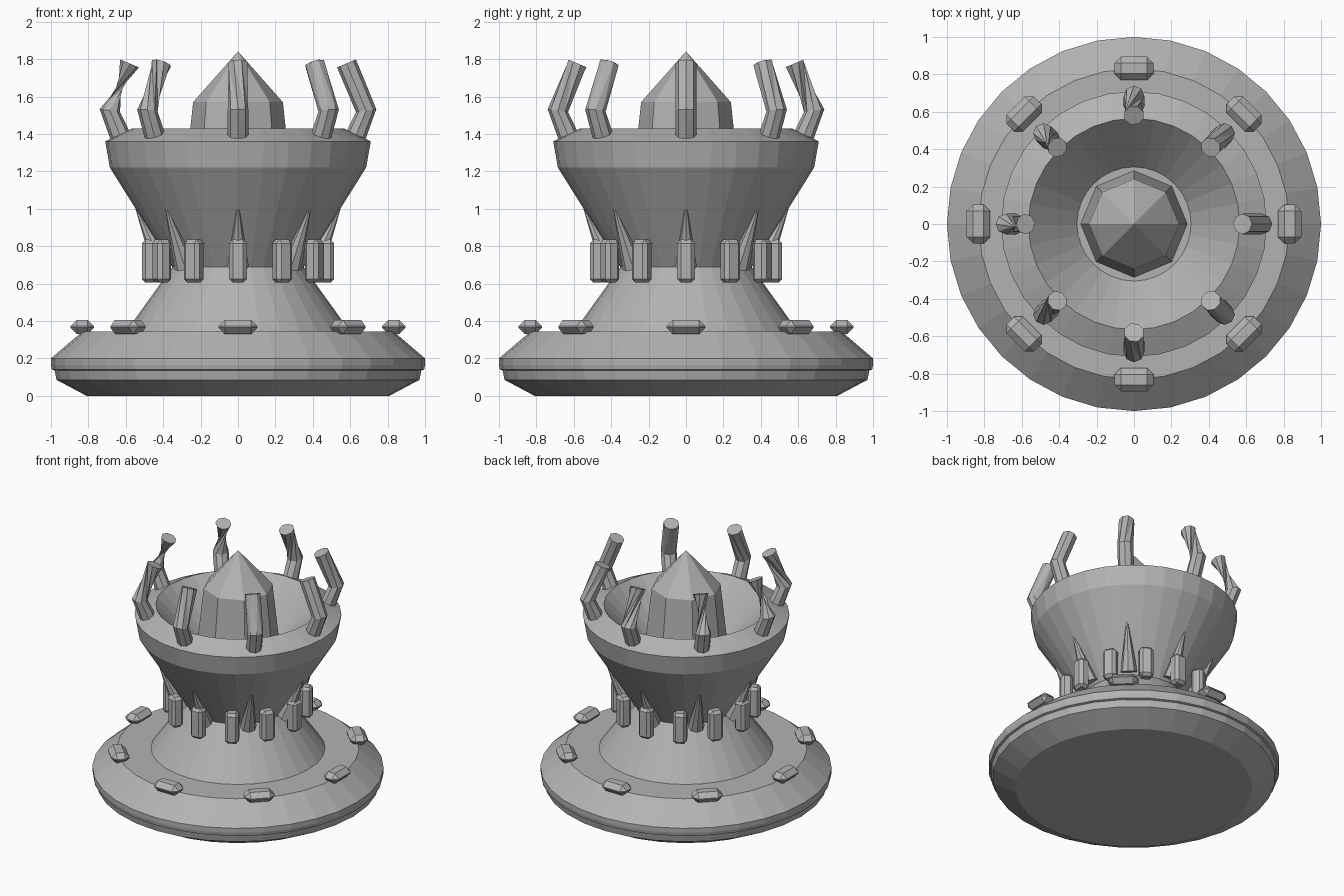
import bpy, bmesh, math
from mathutils import Vector, Matrix

if "Cube" in bpy.data.objects:
    bpy.data.objects.remove(bpy.data.objects["Cube"])

grey = bpy.data.materials.new("stone_grey")
grey.diffuse_color = (0.45, 0.45, 0.45, 1)
grey.use_nodes = True
grey.node_tree.nodes["Principled BSDF"].inputs["Base Color"].default_value = grey.diffuse_color


def finish(bm, name):
    bmesh.ops.recalc_face_normals(bm, faces=bm.faces)
    mesh = bpy.data.meshes.new(name)
    bm.to_mesh(mesh)
    bm.free()
    mesh.materials.append(grey)
    ob = bpy.data.objects.new(name, mesh)
    bpy.context.collection.objects.link(ob)
    return ob


def loft(bm, rings):
    """Skin a list of point rings and cap both ends."""
    loops = [[bm.verts.new(p) for p in ring] for ring in rings]
    for a, b in zip(loops, loops[1:]):
        n = len(a)
        for i in range(n):
            j = (i + 1) % n
            bm.faces.new((a[i], a[j], b[j]))
            bm.faces.new((a[i], b[j], b[i]))
    bm.faces.new(loops[0])
    bm.faces.new(loops[-1])


def lathe(name, profile, n=32):
    """Turned solid from (radius, height) points, flat at both ends."""
    bm = bmesh.new()
    rings = [[bm.verts.new((r * math.cos(math.tau * i / n), r * math.sin(math.tau * i / n), z))
              for i in range(n)] for r, z in profile]
    for a, b in zip(rings, rings[1:]):
        for i in range(n):
            j = (i + 1) % n
            bm.faces.new((a[i], a[j], b[j], b[i]))
    bm.faces.new(rings[0])
    bm.faces.new(rings[-1])
    return finish(bm, name)


def ring(centre, axis, side, radius, turn=0, n=8):
    """Circle of points perpendicular to axis."""
    axis = axis.normalized()
    u = side.normalized()
    v = axis.cross(u)
    return [centre + radius * (u * math.cos(t) + v * math.sin(t))
            for t in (turn + math.tau * i / n for i in range(n))]


def radial_blocks(name, count, radius, z, size, bevel):
    """Chamfered blocks arranged in a circle; size is (radial, tangential, height)."""
    for k in range(count):
        bm = bmesh.new()
        bmesh.ops.create_cube(bm, size=1)
        bmesh.ops.scale(bm, vec=size, verts=bm.verts)
        bmesh.ops.bevel(bm, geom=bm.edges[:], offset=bevel, segments=1, affect='EDGES')
        bmesh.ops.transform(bm, verts=bm.verts, matrix=Matrix.Rotation(math.tau * k / count, 4, 'Z')
                            @ Matrix.Translation((radius, 0, z)))
        finish(bm, f"{name}_{k + 1}")


# Base disc with its banded edge
lathe("base", [(0.81, 0), (0.97, 0.085), (0.98, 0.135), (0.995, 0.14), (1, 0.165),
               (1, 0.2), (0.83, 0.345), (0.59, 0.345)])

# Conical pedestal
lathe("pedestal", [(0.605, 0.335), (0.35, 0.69)])

# Hollow bowl
lathe("bowl", [(0.35, 0.685), (0.685, 1.22), (0.71, 1.36), (0.565, 1.43), (0.305, 1.15)])

# Faceted crystal in the bowl
lathe("crystal", [(0.285, 1.15), (0.24, 1.57), (0.001, 1.84)], 8)

# Studs on the base and posts around the waist
radial_blocks("base_stud", 8, 0.832, 0.368, (0.125, 0.207, 0.076), 0.034)
radial_blocks("waist_post", 12, 0.472, 0.72, (0.085, 0.096, 0.23), 0.02)

for k in range(8):
    a = math.tau * k / 8
    out = Vector((math.cos(a), math.sin(a), 0))
    tangent = Vector((-math.sin(a), math.cos(a), 0))
    up = Vector((0, 0, 1))

    # Spikes leaning against the bowl
    foot, tip = out * 0.40 + up * 0.69, out * 0.545 + up * 1.01
    bm = bmesh.new()
    loft(bm, [ring(foot, tip - foot, tangent, 0.058), ring(tip, tip - foot, tangent, 0.006)])
    finish(bm, f"spike_{k + 1}")

    # Bent prongs on the rim, twisted more towards the left side
    low, knee, top = out * 0.632 + up * 1.395, out * 0.685 + up * 1.525, out * 0.58 + up * 1.777
    twist = math.radians(70) * (1 - math.cos(a)) * (1 if k <= 4 else -1)
    bm = bmesh.new()
    loft(bm, [ring(low, knee - low, tangent, 0.055),
              ring(knee, top - low, tangent, 0.055),
              ring(top, top - knee, tangent, 0.055, twist)])
    finish(bm, f"prong_{k + 1}")
